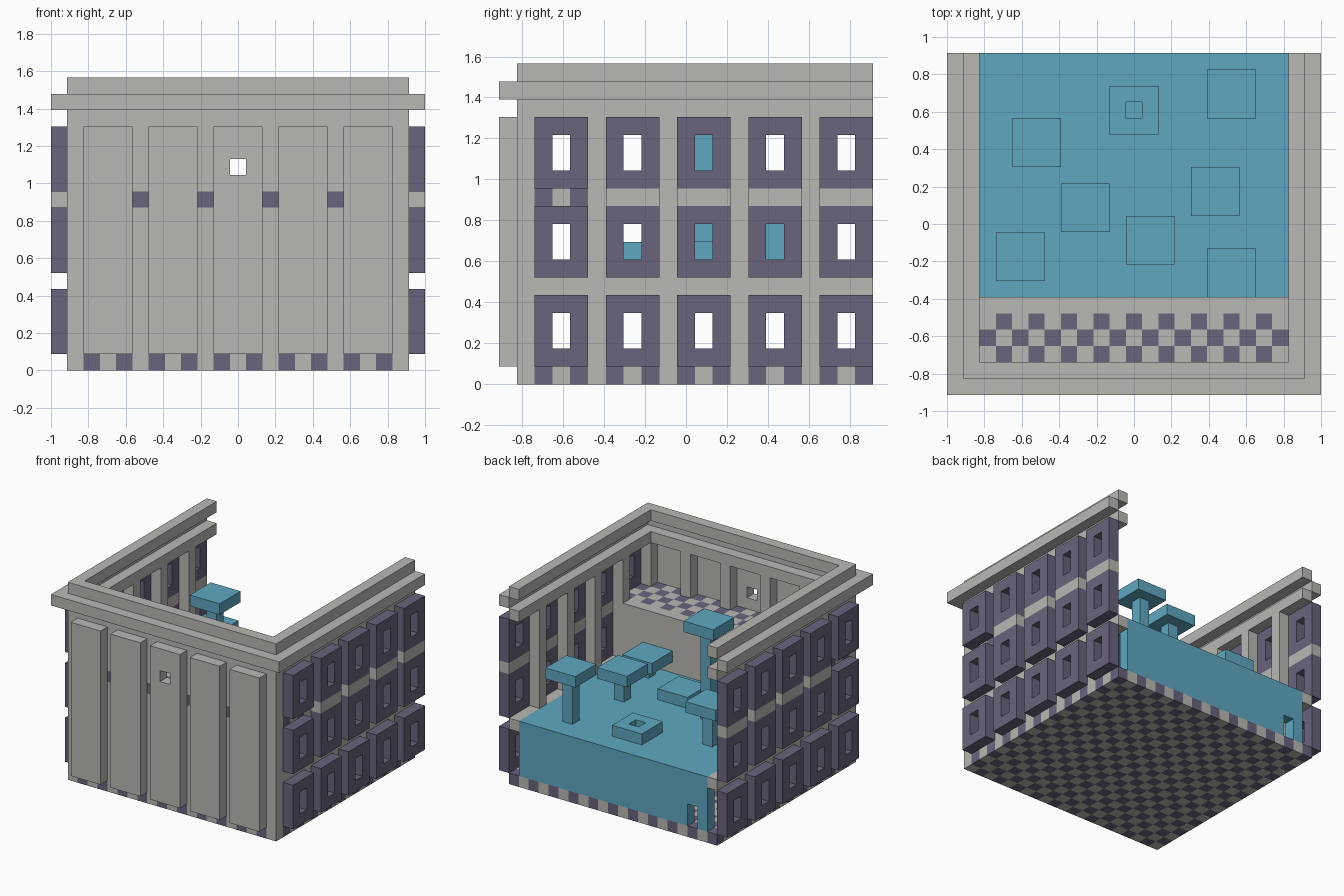
import bpy, bmesh
from mathutils import Matrix, Vector

U = 2 / 23  # one building block

cube = bpy.data.objects.get("Cube")
if cube:
    bpy.data.objects.remove(cube, do_unlink=True)


def material(name, colour):
    m = bpy.data.materials.new(name)
    m.use_nodes = True
    m.diffuse_color = (*colour, 1)
    m.node_tree.nodes["Principled BSDF"].inputs["Base Color"].default_value = (*colour, 1)
    return m


GREY = material("pale grey stone", (0.49, 0.48, 0.455))
PURPLE = material("dusky purple stone", (0.144, 0.125, 0.202))
BLUE = material("teal blue", (0.115, 0.386, 0.533))


def finish(name, bm, mats):
    mesh = bpy.data.meshes.new(name)
    bm.to_mesh(mesh)
    bm.free()
    for m in mats:
        mesh.materials.append(m)
    ob = bpy.data.objects.new(name, mesh)
    bpy.context.collection.objects.link(ob)
    return ob


def box(name, x, y, z, mat):
    """Box from (low, high) ranges in blocks."""
    bm = bmesh.new()
    bmesh.ops.create_cube(bm, size=1)
    for v in bm.verts:
        v.co = Vector([U * (r[0] if c < 0 else r[1]) for r, c in zip((x, y, z), v.co)])
    return finish(name, bm, [mat])


# local x, local y and outward normal for each facing
AXES = {
    "right": ((0, 1, 0), (0, 0, 1), (1, 0, 0)),
    "left": ((0, -1, 0), (0, 0, 1), (-1, 0, 0)),
    "front": ((1, 0, 0), (0, 0, 1), (0, -1, 0)),
    "back": ((-1, 0, 0), (0, 0, 1), (0, 1, 0)),
    "top": ((1, 0, 0), (0, 1, 0), (0, 0, 1)),
}


def plate(name, centre, facing, nx, ny, mats, hole=None, purple=None):
    """One-block-thick slab of cells, with cells removed or recoloured by rule."""
    bm = bmesh.new()
    bmesh.ops.create_grid(bm, x_segments=nx, y_segments=ny, size=0.5)
    bmesh.ops.scale(bm, vec=(nx * U, ny * U, 1), verts=bm.verts)
    gone = []
    for f in bm.faces:
        c = f.calc_center_median() / U
        if hole and hole(c.x, c.y):
            gone.append(f)
        elif purple and purple(round(c.x + centre[0]), round(c.y + centre[1])):
            f.material_index = 1
    bmesh.ops.delete(bm, geom=gone, context="FACES")
    ob = finish(name, bm, mats)
    turn = Matrix(AXES[facing]).transposed().to_4x4()
    ob.matrix_world = Matrix.Translation(Vector(centre) * U) @ turn
    solid = ob.modifiers.new("thickness", "SOLIDIFY")
    solid.thickness = U
    solid.offset = -1
    return ob


# Chequered floors: ground and front gallery
plate("ground_floor", (0, 0.5, 1), "top", 21, 20, [GREY, PURPLE],
      purple=lambda x, y: (x + y) % 2 == 0)
plate("gallery_floor", (0, -7.5, 11), "top", 21, 4, [GREY, PURPLE],
      purple=lambda x, y: (x + y) % 2 == 0 or (y == -9 and x % 4 == 2 and abs(x) < 9))
box("gallery_wall", (-9.5, 9.5), (-5.5, -4.5), (1, 11), GREY)

# Front wall: posts between projecting panels
for x in (-10, -6, -2, 2, 6, 10):
    for z in ((1, 10), (11, 15)):
        box("front_post", (x - .5, x + .5), (-9.5, -8.5), z, GREY)
for x in range(-8, 9, 4):
    plate("front_panel", (x, -10.5, 8), "front", 3, 14, [GREY],
          hole=lambda a, b, x=x: x == 0 and abs(a) < .1 and abs(b - 4.5) < .1)
box("front_band", (-10.5, 10.5), (-9.5, -8.5), (15, 16), GREY)
box("front_lower_cornice", (-11.5, 11.5), (-10.5, -9.5), (16, 17), GREY)
box("front_upper_cornice", (-10.5, 10.5), (-9.5, -8.5), (17, 18), GREY)

# Side walls: posts, bands and projecting window frames
for side, s in (("right", 1), ("left", -1)):
    inner = sorted((9.5 * s, 10.5 * s))
    outer = sorted((10.5 * s, 11.5 * s))
    for y in range(-5, 8, 4):
        box(side + "_post", inner, (y - .5, y + .5), (1, 10 if y == -5 else 15), GREY)
    box(side + "_gallery_post", inner, (-5.5, -4.5), (11, 15), GREY)
    box(side + "_gallery_post_core", inner, (-5.5, -4.5), (10, 11), GREY)
    for i, y in enumerate(range(-7, 10, 4)):
        for z in (3, 8, 13):
            plate(side + "_window_frame", (11.5 * s, y, z), side, 3, 4, [PURPLE],
                  hole=lambda a, b: abs(a) < .1 and abs(b) < 1)
        box(side + "_lower_band", inner, (y - 1.5, y + 1.5), (5, 6), GREY)
        if i:
            box(side + "_middle_band", outer, (y - 1.5, y + 1.5), (10, 11), GREY)
    box(side + "_top_band", inner, (-8.5, 10.5), (15, 16), GREY)
    box(side + "_lower_cornice", outer, (-9.5, 10.5), (16, 17), GREY)
    box(side + "_upper_cornice", inner, (-8.5, 10.5), (17, 18), GREY)

# Raised blue deck with a small doorway in its back wall
box("deck", (-9.5, 9.5), (-4.5, 10.5), (5, 6), BLUE)
plate("deck_back_wall", (0, 10.5, 3), "back", 19, 4, [BLUE],
      hole=lambda a, b: abs(a - 8) < .1 and b < 0)

# Stepping platforms: centre x, centre y, top height
for x, y, top in ((6, 8, 11), (-6, 5, 10), (5, 2, 9), (-3, 1, 15),
                  (1, -1, 7), (-7, -2, 12), (6, -3, 8)):
    box("platform_cap", (x - 1.5, x + 1.5), (y - 1.5, y + 1.5), (top - 1, top), BLUE)
    if top > 7:
        box("platform_stem", (x - .5, x + .5), (y - .5, y + .5), (6, top - 1), BLUE)
plate("ring_platform", (0, 7, 7), "top", 3, 3, [BLUE],
      hole=lambda a, b: abs(a) < .1 and abs(b) < .1)
